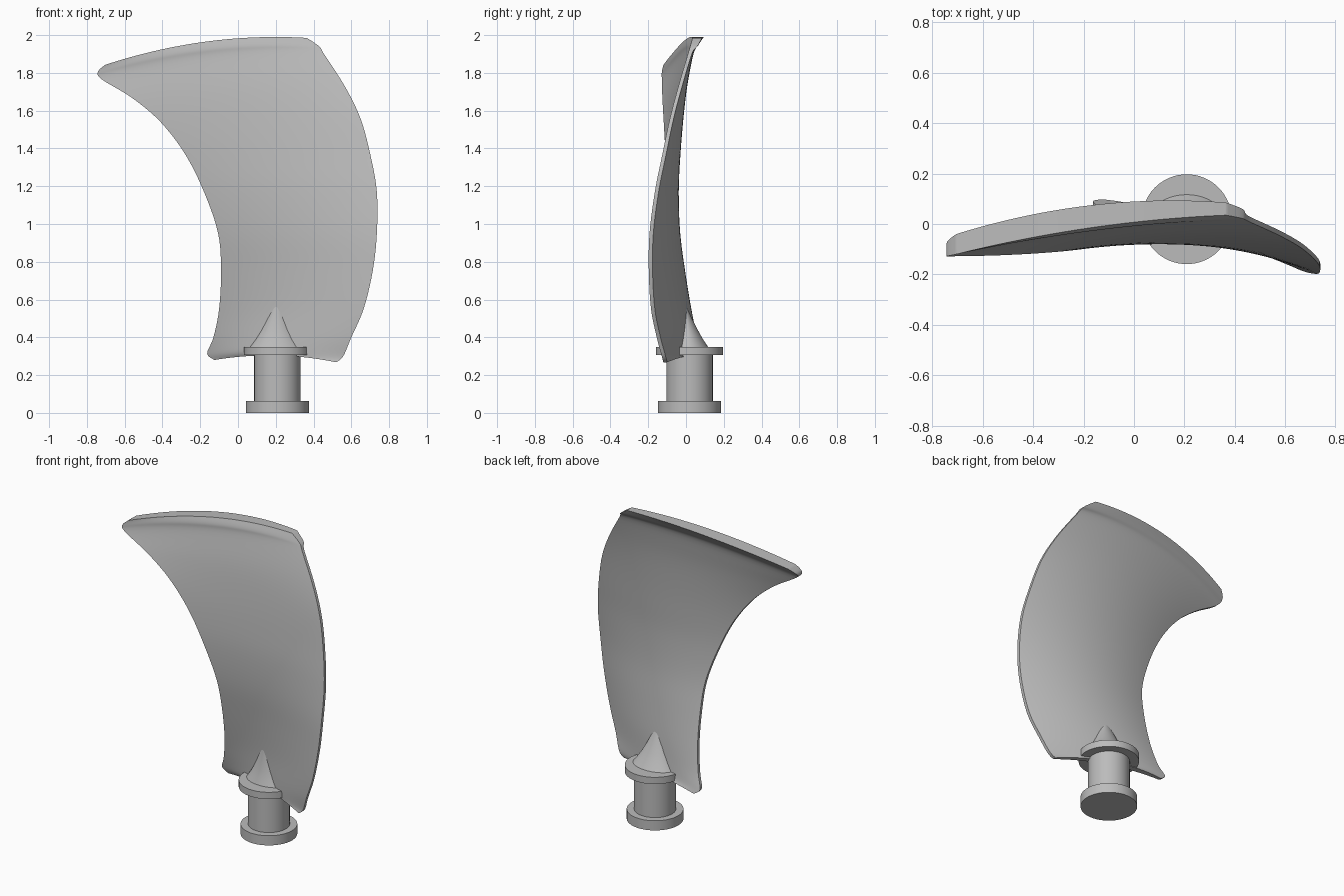
import bpy, bmesh, math
from mathutils import Vector

cube = bpy.data.objects.get("Cube")
if cube:
    bpy.data.objects.remove(cube, do_unlink=True)

grey = bpy.data.materials.new("light_grey")
grey.use_nodes = True
colour = (0.5, 0.5, 0.5, 1)
grey.diffuse_color = colour
grey.node_tree.nodes["Principled BSDF"].inputs["Base Color"].default_value = colour


def finish(bm, name):
    """Turn a bmesh into a shaded, coloured object."""
    bmesh.ops.recalc_face_normals(bm, faces=bm.faces)
    mesh = bpy.data.meshes.new(name)
    bm.to_mesh(mesh)
    bm.free()
    mesh.materials.append(grey)
    obj = bpy.data.objects.new(name, mesh)
    bpy.context.collection.objects.link(obj)
    bpy.ops.object.select_all(action="DESELECT")
    obj.select_set(True)
    bpy.context.view_layer.objects.active = obj
    bpy.ops.object.shade_smooth_by_angle(angle=math.radians(32))
    return obj


def lathe(name, profile, centre, squash=1.0, lean=0.0, sides=64):
    """Spin (radius, height) points about a vertical axis that may lean in y."""
    bm = bmesh.new()
    base = profile[0][1]
    rings = []
    for r, z in profile:
        ring = []
        for i in range(sides):
            a = math.tau * i / sides
            ring.append(bm.verts.new((centre[0] + r * math.cos(a),
                                      centre[1] + r * squash * math.sin(a) + lean * (z - base), z)))
        rings.append(ring)
    for a, b in zip(rings, rings[1:]):
        for i in range(sides):
            j = (i + 1) % sides
            bm.faces.new((a[i], a[j], b[j], b[i]))
    bm.faces.new(rings[0])
    bm.faces.new(rings[-1])
    return finish(bm, name)


def spline(rows, steps):
    """Smoothly interpolate between station rows."""
    result = []
    for i in range(len(rows) - 1):
        p = [rows[max(0, min(len(rows) - 1, i + k))] for k in (-1, 0, 1, 2)]
        for s in range(steps):
            t = s / steps
            result.append([b + 0.5 * t * (c - a + t * (2*a - 5*b + 4*c - d + t * (3*(b - c) + d - a)))
                           for a, b, c, d in zip(*p)])
    return result + [list(rows[-1])]


# Blade stations from root to tip:
# left x, z, y; right x, z, y; bulge in y; arch in z; rear lip depth
stations = [
    (-.125, .28, .088, .52, .268, -.11, .02, .03, 0),
    (-.163, .315, .08, .557, .30, -.118, .02, .02, 0),
    (-.13, .40, .05, .60, .40, -.145, .035, .01, 0),
    (-.10, .55, .015, .665, .55, -.175, .05, 0, 0),
    (-.09, .75, -.025, .713, .75, -.187, .055, 0, 0),
    (-.105, .95, -.06, .735, .95, -.183, .055, 0, 0),
    (-.18, 1.17, -.085, .735, 1.17, -.155, .055, 0, 0),
    (-.28, 1.37, -.098, .70, 1.37, -.115, .055, 0, 0),
    (-.41, 1.54, -.108, .648, 1.56, -.075, .055, .01, 0),
    (-.56, 1.667, -.115, .565, 1.73, -.03, .05, .025, 0),
    (-.72, 1.765, -.118, .455, 1.90, .02, .045, .045, .002),
    (-.742, 1.805, -.118, .43, 1.94, .032, .04, .055, .035),
    (-.705, 1.842, -.11, .365, 1.985, .045, .04, .052, .06),
]


def blade():
    bm = bmesh.new()
    columns = 32
    front, back = [], []
    for lx, lz, ly, rx, rz, ry, bulge, arch, lip in spline(stations, 5):
        f, b = [], []
        for i in range(columns + 1):
            u = 0.5 - 0.5 * math.cos(math.pi * i / columns)
            hump = 4 * u * (1 - u)
            x, z = lx + (rx - lx) * u, lz + (rz - lz) * u + arch * hump
            y = ly + (ry - ly) * u + bulge * hump
            half = 0.01 + 0.012 * hump
            f.append(bm.verts.new((x, y - half, z)))
            b.append(bm.verts.new((x, y + half + max(0, lip) * (1 - 0.5 * u), z)))
        front.append(f)
        back.append(b)
    # Both faces
    for grid in (front, back):
        for low, high in zip(grid, grid[1:]):
            for i in range(columns):
                bm.faces.new((low[i], low[i + 1], high[i + 1], high[i]))
    # Rim: root, tip, then both long edges
    rims = [(front[k], back[k]) for k in (0, -1)]
    rims += [([r[k] for r in front], [r[k] for r in back]) for k in (0, -1)]
    for f, b in rims:
        for i in range(len(f) - 1):
            bm.faces.new((f[i], f[i + 1], b[i + 1], b[i]))
    return finish(bm, "blade")


blade()

# Root fitting: foot flange, shaft, collar and flared cone
axis = (0.209, 0.019)
lathe("foot_flange", [(.167, 0), (.167, .063)], axis)
lathe("shaft", [(.123, .05), (.123, .32)], axis)
lathe("collar", [(.178, .306), (.178, .35)], axis)
lathe("root_cone", [(.148, .345), (.115, .39), (.085, .44), (.06, .49), (.037, .54), (.018, .59), (.004, .625)],
      axis, squash=.68, lean=-.16)
